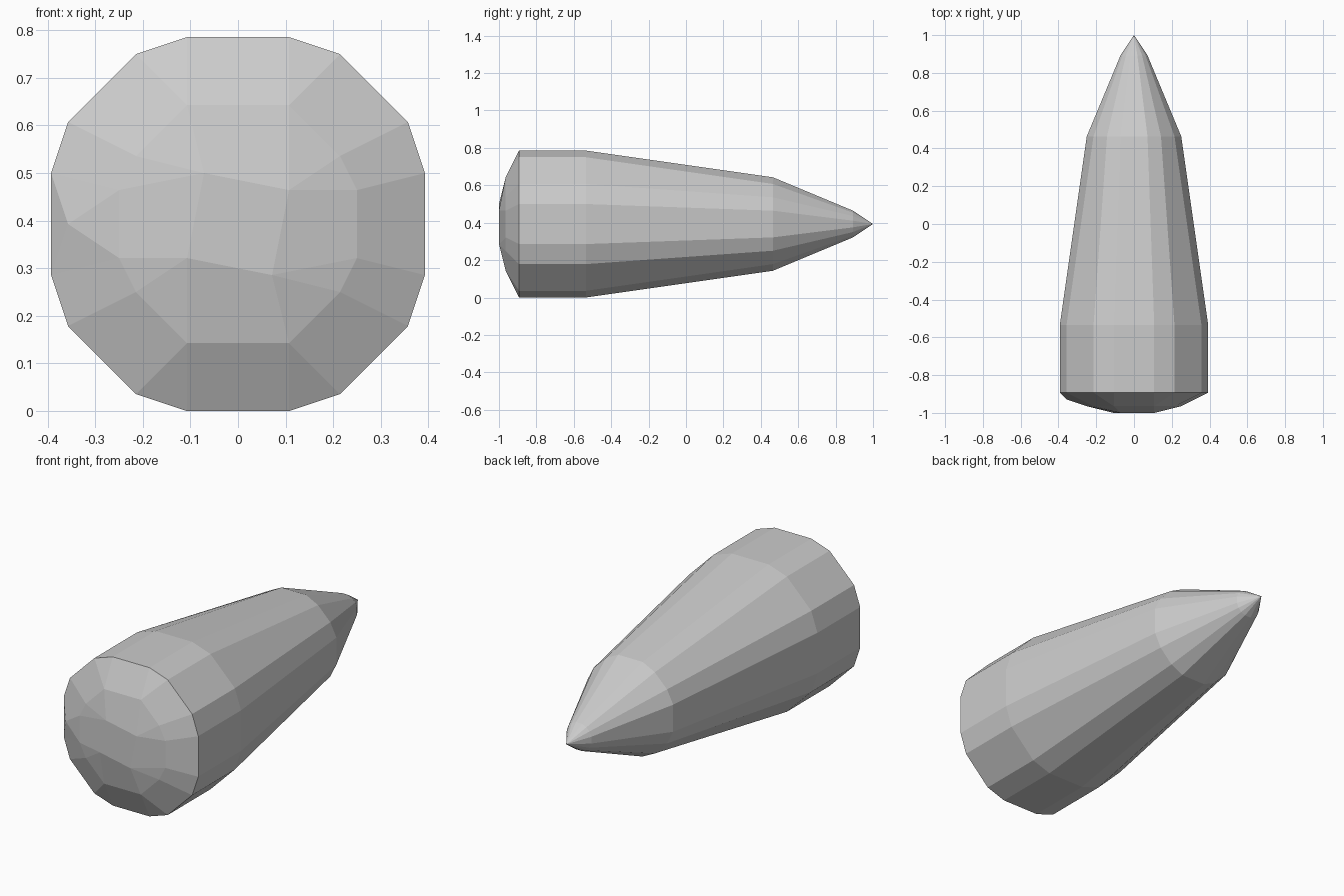
import bpy, bmesh
from mathutils import Vector

if "Cube" in bpy.data.objects:
    bpy.data.objects.remove(bpy.data.objects["Cube"])

U = 1 / 28          # grid unit of the low-poly model
CZ = 11 * U         # height of the long axis


def ring(quarter):
    """Mirror four quarter points (x, z), top to right, into a full loop of 16."""
    q = quarter
    return (q + [(x, -z) for x, z in reversed(q)]
            + [(-x, -z) for x, z in q] + [(-x, z) for x, z in reversed(q)])


full = ring([(3, 11), (6, 10), (10, 6), (11, 3)])
shoulder = ring([(2, 7), (4, 6), (6, 4), (7, 2)])
near_tip = ring([(.5, 2), (1.2, 1.7), (1.7, 1.2), (2, .5)])
dome = ring([(3, 7), (3, 7), (6, 4), (7, 2)])
# twisted square in the middle of the base
centre = [p for p in [(3, 2), (2, -3), (-3, -2), (-2, 3)] for _ in range(4)]

sections = [(-28, centre), (-27, dome), (-25, full), (-15, full),
            (13, shoulder), (25, near_tip)]

bm = bmesh.new()
loops = [[bm.verts.new((x * U, y * U, z * U + CZ)) for x, z in pts]
         for y, pts in sections]
tip = bm.verts.new((0, 1, CZ))
n = 16
left_face = None
for k, (a, b) in enumerate(zip(loops, loops[1:])):
    for i in range(n):
        j = (i + 1) % n
        f = bm.faces.new((a[i], a[j], b[j], b[i]))
        if k == 1 and i == 11:      # left facet of the rounded base
            left_face = f
for i in range(n):
    bm.faces.new((loops[-1][i], loops[-1][(i + 1) % n], tip))
bm.faces.new(loops[0][::4])

# slight bulge on the left of the base
poked = bmesh.ops.poke(bm, faces=[left_face])
poked["verts"][0].co = Vector((-10 * U, -26 * U, CZ))

bmesh.ops.remove_doubles(bm, verts=bm.verts[:], dist=1e-4)
bmesh.ops.recalc_face_normals(bm, faces=bm.faces[:])

mesh = bpy.data.meshes.new("pointed_body")
bm.to_mesh(mesh)
bm.free()
body = bpy.data.objects.new("pointed_body", mesh)
bpy.context.collection.objects.link(body)

grey = bpy.data.materials.new("light grey")
grey.diffuse_color = (0.6, 0.6, 0.6, 1)
grey.use_nodes = True
grey.node_tree.nodes["Principled BSDF"].inputs["Base Color"].default_value = grey.diffuse_color
mesh.materials.append(grey)
